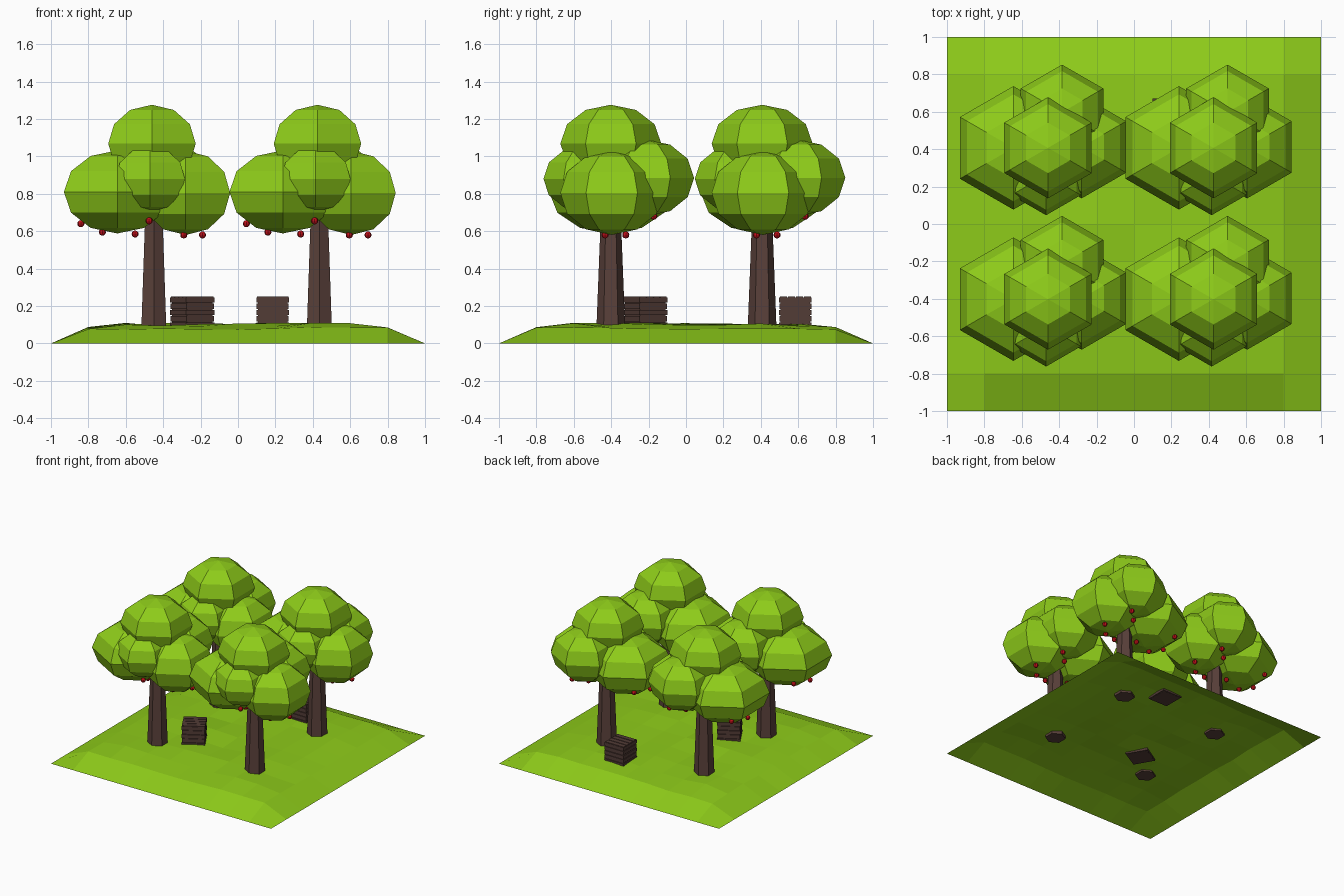
import bpy, bmesh, math, random
from mathutils import Matrix, Vector

if "Cube" in bpy.data.objects:
    bpy.data.objects.remove(bpy.data.objects["Cube"])

random.seed(4)


def material(name, color):
    m = bpy.data.materials.new(name)
    m.diffuse_color = (*color, 1)
    m.use_nodes = True
    m.node_tree.nodes["Principled BSDF"].inputs["Base Color"].default_value = m.diffuse_color
    return m


LEAF = material("leaf_green", (0.27, 0.60, 0.01))
GRASS = material("grass_green", (0.27, 0.60, 0.01))
BARK = material("bark_brown", (0.10, 0.052, 0.042))
WOOD = material("crate_brown", (0.085, 0.045, 0.037))
RED = material("apple_red", (0.55, 0.005, 0.01))


def finish(name, bm, mat):
    bmesh.ops.recalc_face_normals(bm, faces=bm.faces[:])
    me = bpy.data.meshes.new(name)
    bm.to_mesh(me)
    bm.free()
    me.materials.append(mat)
    ob = bpy.data.objects.new(name, me)
    bpy.context.collection.objects.link(ob)
    return ob


def lathe(bm, center, profile, sides=6):
    """Rings of (radius, z) around a centre, with corners on the y axis."""
    c = Vector(center)
    rings = []
    for r, z in profile:
        ring = []
        for i in range(sides):
            a = math.pi / 2 + 2 * math.pi * i / sides
            ring.append(bm.verts.new(c + Vector((r * math.cos(a), r * math.sin(a), z))))
        rings.append(ring)
    for lo, hi in zip(rings, rings[1:]):
        for i in range(sides):
            j = (i + 1) % sides
            bm.faces.new((lo[i], lo[j], hi[j], hi[i]))
    bm.faces.new(rings[0][::-1])
    bm.faces.new(rings[-1])
    bmesh.ops.remove_doubles(bm, verts=[v for ring in rings for v in ring], dist=1e-5)


def ball(bm, center, r, h, sides=6, steps=6):
    prof = []
    for k in range(steps + 1):
        a = -math.pi / 2 + math.pi * k / steps
        rad = 0.000001 if k in (0, steps) else r * math.cos(a)
        prof.append((rad, h * math.sin(a)))
    lathe(bm, center, prof, sides)


def box(bm, size, center, rot):
    m = rot @ Matrix.Translation(center) @ Matrix.Diagonal((*size, 1))
    bmesh.ops.create_cube(bm, size=1, matrix=m)


# Grass: open sheet with a sloping border and slightly uneven middle
bm = bmesh.new()
bmesh.ops.create_grid(bm, x_segments=10, y_segments=10, size=1)
for v in bm.verts:
    d = max(abs(v.co.x), abs(v.co.y))
    if d < 0.7:
        v.co.z = random.uniform(0.088, 0.112)
    elif d < 0.9:
        v.co.z = random.uniform(0.074, 0.088)
finish("grass", bm, GRASS)

# Tree parts relative to the trunk axis: leaf blobs (x, y, z, radius, half height)
BLOBS = [(-0.01, 0.0, 1.068, 0.27, 0.208),
         (-0.195, 0.0, 0.81, 0.33, 0.222),
         (0.17, 0.005, 0.805, 0.275, 0.225),
         (0.065, 0.19, 0.885, 0.255, 0.205),
         (-0.02, -0.145, 0.88, 0.215, 0.175)]
APPLES = [(-0.39, -0.01, 0.64), (-0.36, 0.16, 0.665), (-0.275, -0.04, 0.595),
          (-0.10, 0.02, 0.585), (-0.025, -0.15, 0.655), (0.16, -0.03, 0.58),
          (0.26, 0.08, 0.58), (0.05, 0.165, 0.655), (0.12, 0.23, 0.68)]

for tx, ty, tag in [(-0.45, -0.402, "front_left"), (0.435, -0.402, "front_right"),
                    (-0.45, 0.407, "back_left"), (0.435, 0.407, "back_right")]:
    bm = bmesh.new()
    lathe(bm, (tx, ty, 0), [(0.077, 0.08), (0.052, 0.72)])
    finish("trunk_" + tag, bm, BARK)
    bm = bmesh.new()
    for x, y, z, r, h in BLOBS:
        ball(bm, (tx + x, ty + y, z), r, h)
    finish("leaves_" + tag, bm, LEAF)
    bm = bmesh.new()
    for x, y, z in APPLES:
        ball(bm, (tx + x, ty + y, z), 0.019, 0.019, 8, 6)
    finish("apples_" + tag, bm, RED)

# Crates: core box wrapped by stacked planks, with a planked lid
for name, x, y, angle in [("crate_front", -0.245, -0.217, 30), ("crate_back", 0.185, 0.585, 0)]:
    place = Matrix.Translation((x, y, 0)) @ Matrix.Rotation(math.radians(angle), 4, 'Z')
    bm = bmesh.new()
    box(bm, (0.158, 0.158, 0.16), (0, 0, 0.163), place)
    for k in range(5):
        w = 0.174 - 0.004 * (k % 2)
        box(bm, (w, w, 0.028), (0, 0, 0.098 + 0.0335 * k), place)
    for k in range(4):
        box(bm, (0.168, 0.037, 0.008), (0, -0.0645 + 0.043 * k, 0.246), place)
    finish(name, bm, WOOD)
